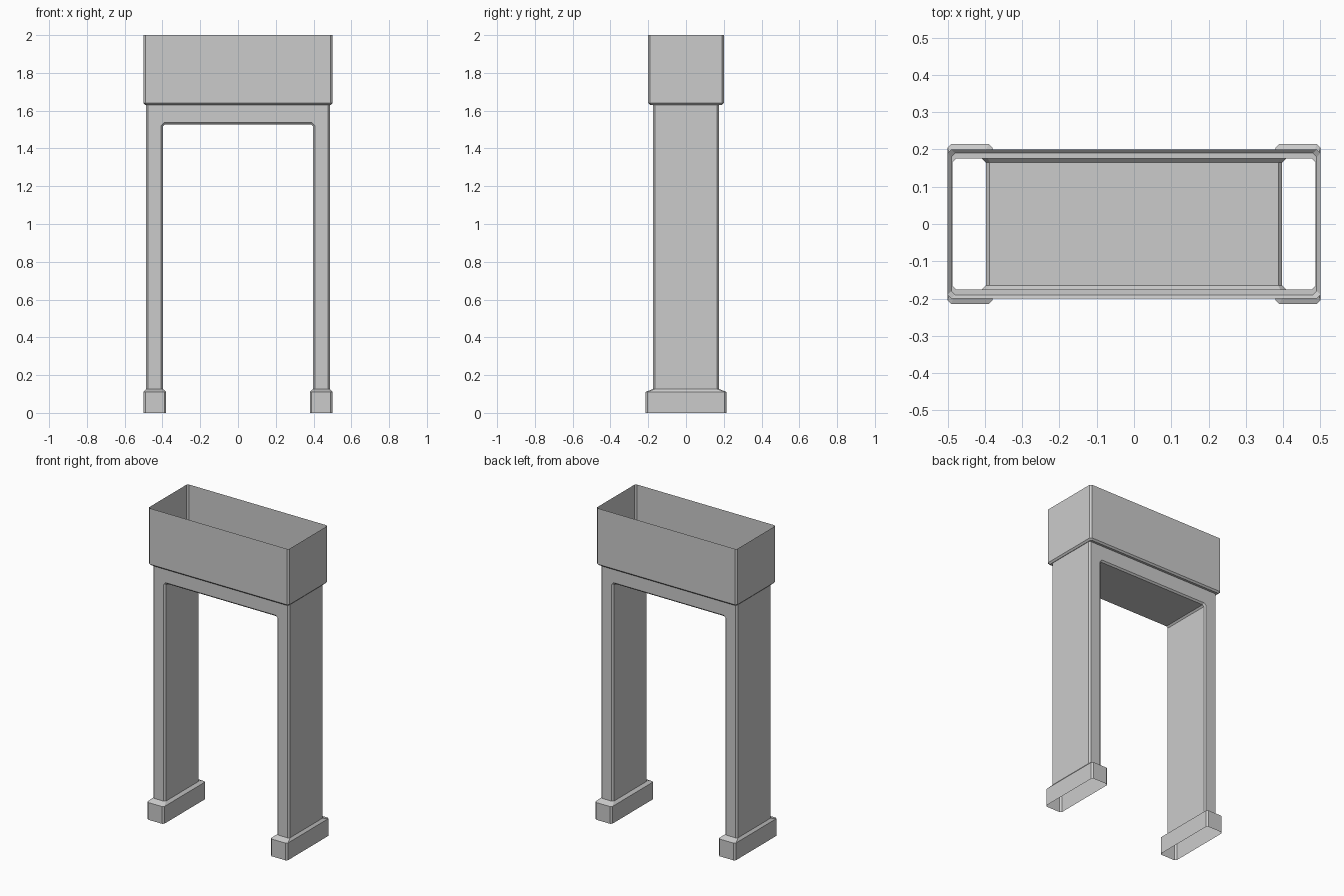
import bpy, bmesh

if "Cube" in bpy.data.objects:
    bpy.data.objects.remove(bpy.data.objects["Cube"])


def finish(name, bm):
    bmesh.ops.remove_doubles(bm, verts=bm.verts, dist=1e-5)
    bmesh.ops.recalc_face_normals(bm, faces=bm.faces)
    mesh = bpy.data.meshes.new(name)
    bm.to_mesh(mesh)
    bm.free()
    ob = bpy.data.objects.new(name, mesh)
    bpy.context.collection.objects.link(ob)
    return ob


def bridge(bm, rows, closed):
    """Quad strips between consecutive rows of points."""
    rows = [[bm.verts.new(p) for p in row] for row in rows]
    for a, b in zip(rows, rows[1:]):
        n = len(a)
        for i in range(n if closed else n - 1):
            j = (i + 1) % n
            bm.faces.new((a[i], a[j], b[j], b[i]))


def ring(x0, x1, y, z, c=0.01):
    """Rectangle with cut corners, as a loop of eight points."""
    return [(x0 + c, -y, z), (x1 - c, -y, z), (x1, -y + c, z), (x1, y - c, z),
            (x1 - c, y, z), (x0 + c, y, z), (x0, y - c, z), (x0, -y + c, z)]


# Main sizes
C = 0.01
OUT_X, OUT_Y = 0.487, 0.175
IN_X, LINTEL_Z = 0.397, 1.527
LEDGE_Z, FOOT_Z = 1.63, 0.126

# Open-topped trough with a bevelled lower edge and a ledge onto the arch
bm = bmesh.new()
bridge(bm, [ring(-0.5, 0.5, 0.2, 2.0), ring(-0.5, 0.5, 0.2, LEDGE_Z + C),
            ring(-0.49, 0.49, 0.19, LEDGE_Z), ring(-OUT_X, OUT_X, OUT_Y, LEDGE_Z)], True)
finish("trough", bm)


# Hollow arch: opening, bevels and front/back faces
def arch_path(half, y):
    """Mirror half a path of (x, z) points to the other side."""
    return [(x, y, z) for x, z in half] + [(-x, y, z) for x, z in reversed(half)]


opening = [(IN_X, FOOT_Z), (IN_X, LINTEL_Z - C), (IN_X - C, LINTEL_Z)]
face_in = [(IN_X + C, FOOT_Z), (IN_X + C, LINTEL_Z - C / 2), (IN_X - C / 2, LINTEL_Z + C)]
face_out = [(OUT_X - C, FOOT_Z), (OUT_X - C, LEDGE_Z), (IN_X - C, LEDGE_Z)]
bm = bmesh.new()
bridge(bm, [arch_path(face_out, -OUT_Y), arch_path(face_in, -OUT_Y),
            arch_path(opening, -OUT_Y + C), arch_path(opening, OUT_Y - C),
            arch_path(face_in, OUT_Y), arch_path(face_out, OUT_Y)], False)
# Outer sides of the legs with bevelled corners
for s in (-1, 1):
    side = [(OUT_X - C, -OUT_Y), (OUT_X, -OUT_Y + C), (OUT_X, OUT_Y - C), (OUT_X - C, OUT_Y)]
    bridge(bm, [[(s * x, y, z) for x, y in side] for z in (FOOT_Z, LEDGE_Z)], False)
finish("arch", bm)

# Open-bottomed feet with a sloped shoulder
for s, name in ((-1, "left_foot"), (1, "right_foot")):
    bm = bmesh.new()
    rows = [ring(0.38, 0.5, 0.215, 0), ring(0.38, 0.5, 0.215, 0.111),
            ring(IN_X, OUT_X, OUT_Y, FOOT_Z)]
    bridge(bm, [[(s * x, y, z) for x, y, z in r] for r in rows], True)
    finish(name, bm)
